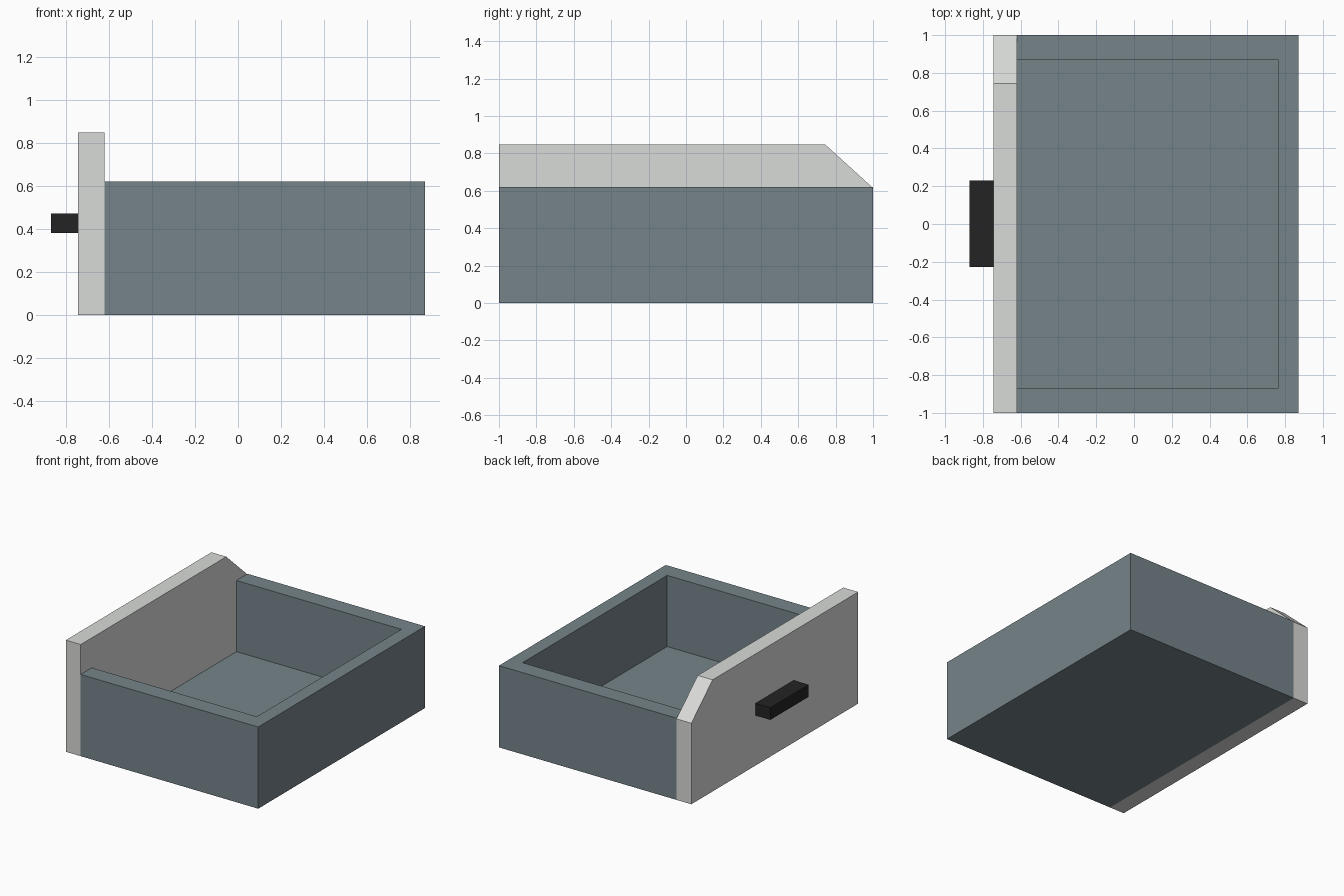
import bpy, bmesh

if "Cube" in bpy.data.objects:
    bpy.data.objects.remove(bpy.data.objects["Cube"])


def material(name, rgb):
    lin = [((c / 255 + 0.055) / 1.055) ** 2.4 for c in rgb]
    m = bpy.data.materials.new(name)
    m.diffuse_color = (*lin, 1)
    m.use_nodes = True
    m.node_tree.nodes["Principled BSDF"].inputs["Base Color"].default_value = m.diffuse_color
    return m


def prism(name, profile, axis, lo, hi, mat):
    """Extrude a 2D outline along axis: 'x' uses (y, z), 'z' uses (x, y)."""
    bm = bmesh.new()
    place = (lambda a, b: (lo, a, b)) if axis == 'x' else (lambda a, b: (a, b, lo))
    face = bm.faces.new([bm.verts.new(place(a, b)) for a, b in profile])
    new = bmesh.ops.extrude_face_region(bm, geom=[face])['geom']
    step = (hi - lo, 0, 0) if axis == 'x' else (0, 0, hi - lo)
    bmesh.ops.translate(bm, vec=step, verts=[v for v in new if isinstance(v, bmesh.types.BMVert)])
    bmesh.ops.recalc_face_normals(bm, faces=bm.faces)
    mesh = bpy.data.meshes.new(name)
    bm.to_mesh(mesh)
    bm.free()
    mesh.materials.append(mat)
    obj = bpy.data.objects.new(name, mesh)
    bpy.context.collection.objects.link(obj)
    return obj


slate = material("slate_grey", (118, 132, 138))
pale = material("pale_grey", (217, 219, 216))
black = material("black", (36, 36, 36))

X0, X1, XI = -0.62, 0.87, 0.765   # panel face, outer back, inner back
YI, FLOOR, RIM = 0.867, 0.08, 0.62

# Three-sided tray wall (U shape, open towards the panel)
prism("drawer_walls", [(X0, -1), (X1, -1), (X1, 1), (X0, 1),
                       (X0, YI), (XI, YI), (XI, -YI), (X0, -YI)], 'z', 0, RIM, slate)

# Floor filling the U
prism("drawer_floor", [(X0, -YI), (XI, -YI), (XI, YI), (X0, YI)], 'z', 0, FLOOR, slate)

# Tall face panel with one clipped top corner
prism("face_panel", [(-1, 0), (1, 0), (1, 0.615), (0.745, 0.847), (-1, 0.847)],
      'x', -0.745, X0, pale)

# Bar handle
prism("handle", [(-0.228, 0.38), (0.231, 0.38), (0.231, 0.472), (-0.228, 0.472)],
      'x', -0.87, -0.745, black)
